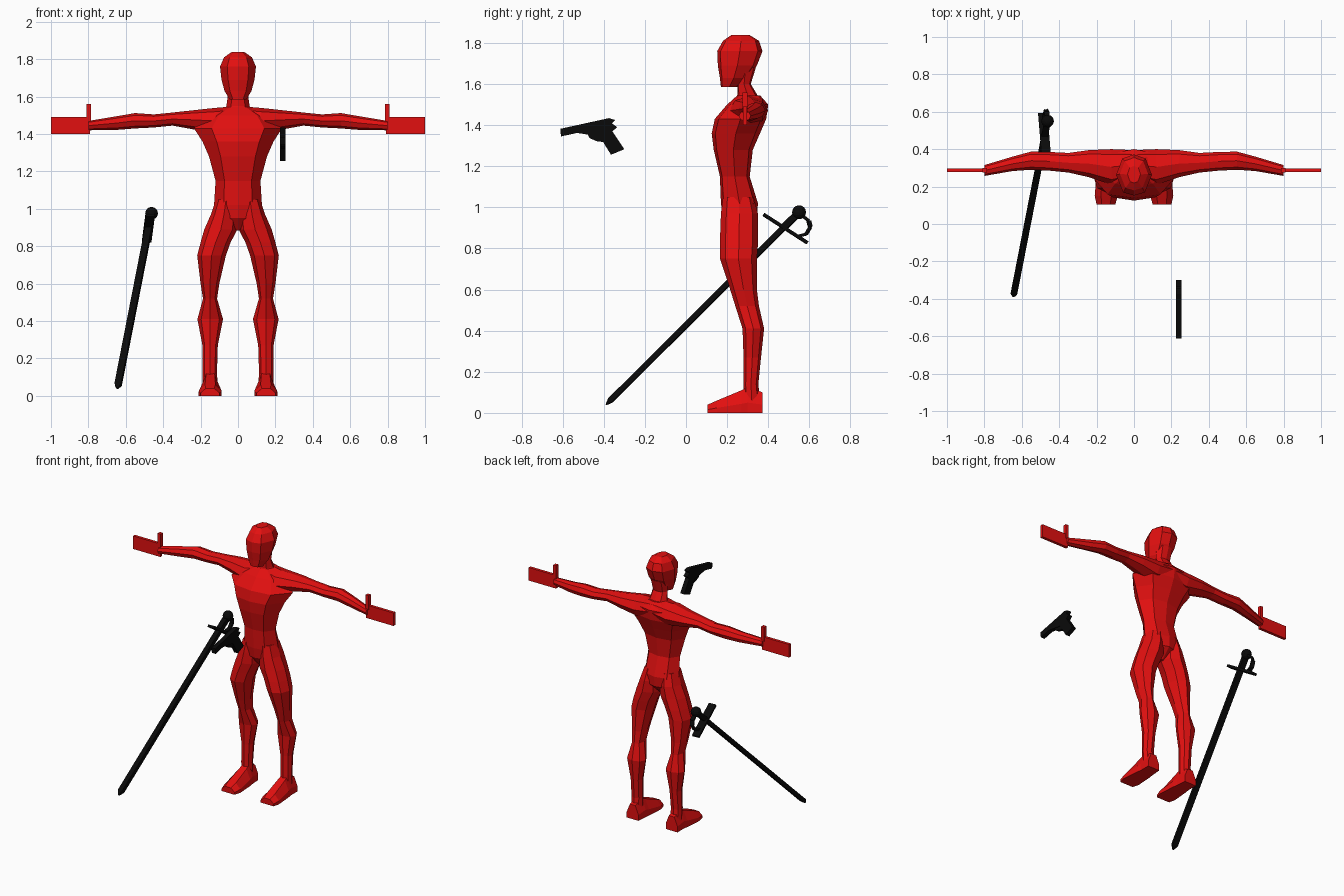
import bpy
import bmesh
import math
from mathutils import Vector

cube = bpy.data.objects.get("Cube")
if cube:
    bpy.data.objects.remove(cube, do_unlink=True)


def make_material(name, colour):
    mat = bpy.data.materials.new(name)
    mat.use_nodes = True
    mat.diffuse_color = colour
    mat.node_tree.nodes["Principled BSDF"].inputs["Base Color"].default_value = colour
    return mat


RED = make_material("red", (0.76, 0.005, 0.005, 1))
BLACK = make_material("black", (0.003, 0.003, 0.003, 1))

# Cross-sections inside a unit square
BODY = [(0, -1), (.6, -.85), (1, 0), (.65, .8), (0, 1), (-.65, .8), (-1, 0), (-.6, -.85)]
LIMB = [(math.sin(i * math.pi / 4), -math.cos(i * math.pi / 4)) for i in range(8)]
FOOT = [(-1, -1), (1, -1), (1, -.2), (.45, 1), (-.45, 1), (-1, -.2)]
SQUARE = [(-1, -1), (1, -1), (1, 1), (-1, 1)]


def finish(name, bm, mat, mirror=False):
    bmesh.ops.recalc_face_normals(bm, faces=bm.faces)
    mesh = bpy.data.meshes.new(name)
    bm.to_mesh(mesh)
    bm.free()
    mesh.materials.append(mat)
    obj = bpy.data.objects.new(name, mesh)
    bpy.context.collection.objects.link(obj)
    if mirror:
        obj.modifiers.new("mirror", "MIRROR").use_mirror_merge = False
    return obj


def loft(name, rings, section, axis="z", mat=RED, mirror=False):
    """Skin rings given as (station, low a, high a, low b, high b)."""
    place = {"x": lambda t, a, b: (t, a, b),
             "y": lambda t, a, b: (a, t, b),
             "z": lambda t, a, b: (a, b, t)}[axis]
    bm = bmesh.new()
    loops = []
    for t, a0, a1, b0, b1 in rings:
        loops.append([bm.verts.new(place(t, (a0 + a1) / 2 + u * (a1 - a0) / 2,
                                         (b0 + b1) / 2 + v * (b1 - b0) / 2))
                      for u, v in section])
    n = len(section)
    for low, high in zip(loops, loops[1:]):
        for i in range(n):
            j = (i + 1) % n
            bm.faces.new((low[i], low[j], high[j], high[i]))
    bm.faces.new(loops[0])
    bm.faces.new(loops[-1])
    return finish(name, bm, mat, mirror)


def centred(rings):
    return [(z, -r, r, y0, y1) for z, r, y0, y1 in rings]


def bar(name, start, end, width, depth, taper=0.0):
    """Straight bar between two points, narrowing over the taper length at its start."""
    start, end = Vector(start), Vector(end)
    length = (end - start).length
    w, d = width / 2, depth / 2
    rings = [(0, -w, w, -d, d), (length, -w, w, -d, d)]
    if taper:
        rings = [(0, -w / 4, w / 4, -d / 4, d / 4), (taper, -w, w, -d, d), rings[-1]]
    obj = loft(name, rings, SQUARE, mat=BLACK)
    obj.location = start
    obj.rotation_euler = (end - start).to_track_quat("Z", "Y").to_euler()
    return obj


# Head and neck
loft("head", centred([
    (1.585, .045, .17, .25), (1.63, .072, .165, .3), (1.69, .088, .155, .345),
    (1.76, .096, .152, .372), (1.81, .075, .18, .355), (1.838, .035, .22, .31)]), BODY)
loft("neck", centred([
    (1.48, .1, .23, .39), (1.55, .062, .25, .345), (1.6, .055, .25, .315),
    (1.68, .06, .24, .34)]), BODY)

# Torso from crotch to collar
loft("torso", centred([
    (.885, .012, .23, .28), (.95, .1, .18, .345), (1.02, .128, .17, .35),
    (1.15, .12, .165, .31), (1.28, .155, .135, .325), (1.36, .19, .125, .36),
    (1.43, .235, .14, .39), (1.5, .17, .2, .4), (1.545, .07, .25, .36)]), BODY)

# Legs
loft("legs", [
    (1.05, .01, .118, .18, .33), (.97, .005, .145, .17, .35), (.89, .003, .18, .167, .35),
    (.82, .04, .2, .165, .35), (.75, .065, .218, .165, .345), (.6, .1, .2, .215, .345),
    (.52, .112, .187, .24, .355), (.41, .08, .217, .275, .38), (.27, .108, .19, .28, .365),
    (.14, .112, .19, .28, .352), (.06, .11, .19, .28, .36)], LIMB, mirror=True)

# Feet
loft("feet", [
    (.105, .1, .2, 0, .04), (.15, .087, .21, 0, .06), (.27, .095, .2, 0, .11),
    (.3, .1, .195, 0, .125), (.372, .105, .195, 0, .1)], FOOT, "y", mirror=True)

# Arms
loft("arms", [
    (0, .24, .395, 1.42, 1.55), (.12, .21, .4, 1.4, 1.54), (.24, .25, .395, 1.425, 1.527),
    (.35, .275, .38, 1.445, 1.515), (.45, .285, .385, 1.435, 1.505),
    (.55, .29, .387, 1.43, 1.512), (.65, .283, .36, 1.422, 1.495),
    (.8, .257, .315, 1.42, 1.47)], LIMB, "x", mirror=True)

# Flat hands and upright thumbs
loft("hands", [(.79, .277, .297, 1.4, 1.49), (1, .277, .297, 1.4, 1.49)],
     SQUARE, "x", mirror=True)
loft("thumbs", [(.787, .275, .299, 1.46, 1.56), (.81, .275, .299, 1.46, 1.56)],
     SQUARE, "x", mirror=True)

# Sword blade, grip and crossguard
tip = Vector((-.645, -.388, .04))
pommel_centre = Vector((-.462, .55, .976))
guard_centre = tip.lerp(pommel_centre, .92)
bar("sword_blade", tip, guard_centre, .036, .026, taper=.03)
bar("sword_grip", guard_centre, pommel_centre, .036, .032)
guard_ends = Vector((-.47, .378, .965)), Vector((-.488, .59, .828))
bar("sword_guard", guard_ends[0], guard_ends[1], .05, .016)

# Sword pommel
bm = bmesh.new()
bmesh.ops.create_uvsphere(bm, u_segments=12, v_segments=8, radius=.034)
bmesh.ops.translate(bm, verts=bm.verts, vec=pommel_centre)
finish("sword_pommel", bm, BLACK)

# Curved knuckle bow from the guard to the pommel
bow = [(-.48, .545, .86), (-.475, .585, .87), (-.47, .605, .905),
       (-.466, .597, .935), (-.462, .565, .96)]
for i, (start, end) in enumerate(zip(bow, bow[1:])):
    bar(f"knuckle_bow_{i + 1}", start, end, .026, .014)


def plate(name, outline, x0, x1):
    """Extrude a side outline of (y, z) points across x."""
    bm = bmesh.new()
    face = bm.faces.new([bm.verts.new((x0, y, z)) for y, z in outline])
    out = bmesh.ops.extrude_face_region(bm, geom=[face])
    moved = [v for v in out["geom"] if isinstance(v, bmesh.types.BMVert)]
    bmesh.ops.translate(bm, verts=moved, vec=(x1 - x0, 0, 0))
    return finish(name, bm, BLACK)


# Pistol slide and grip, then the trigger guard
plate("pistol_body", [
    (-.612, 1.382), (-.375, 1.434), (-.345, 1.425), (-.36, 1.408), (-.335, 1.39),
    (-.358, 1.37), (-.3, 1.283), (-.365, 1.256), (-.42, 1.345), (-.53, 1.362),
    (-.608, 1.345)], .225, .255)
plate("trigger_guard", [
    (-.48, 1.36), (-.47, 1.337), (-.43, 1.32), (-.39, 1.318), (-.4, 1.36)], .23, .25)
